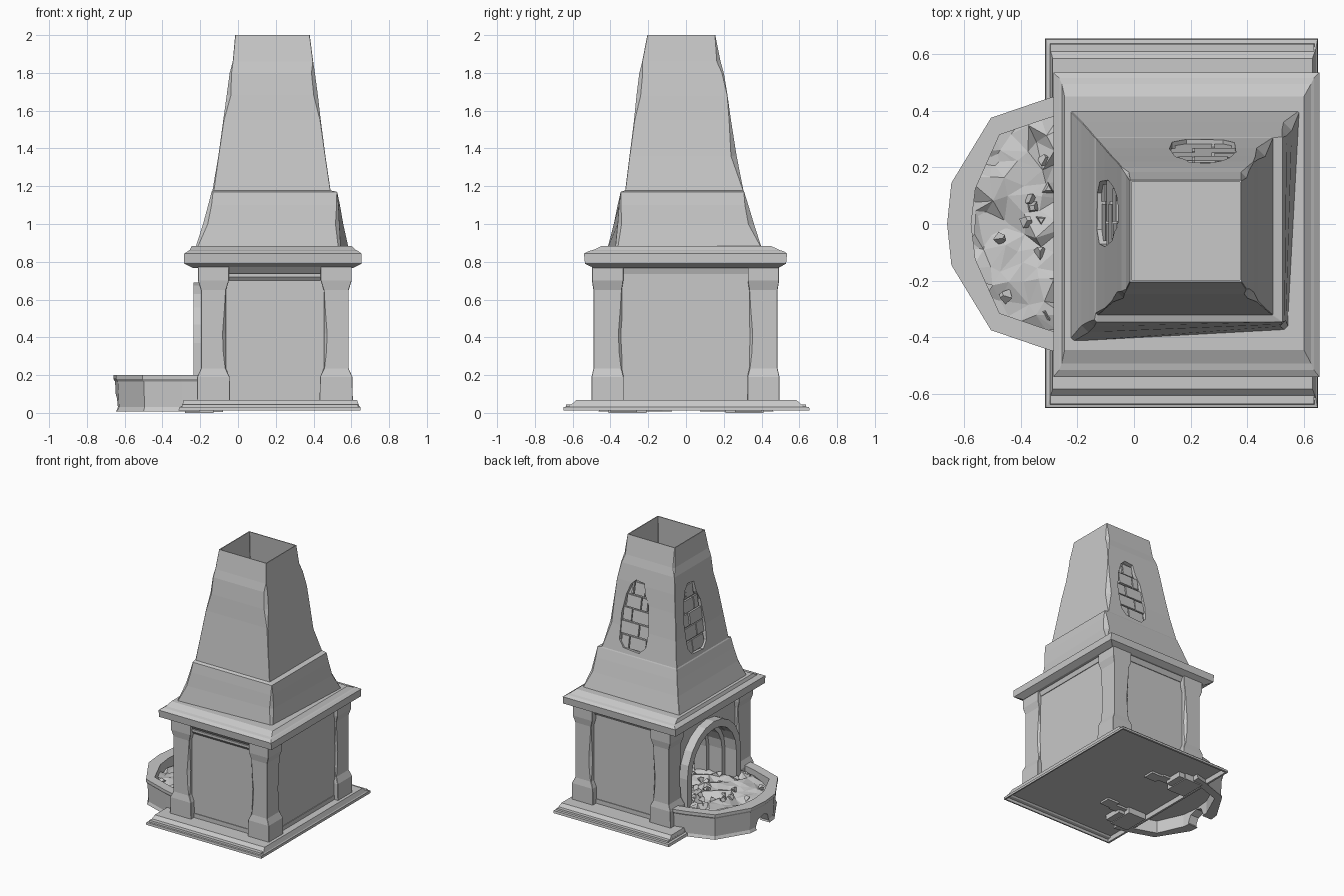
import bpy, bmesh, math, random
from mathutils import Matrix, Vector

random.seed(4)
if "Cube" in bpy.data.objects:
    bpy.data.objects.remove(bpy.data.objects["Cube"])

# One stone material for everything
stone = bpy.data.materials.new("grey stone")
stone.use_nodes = True
GREY = (0.58, 0.58, 0.58, 1)
stone.diffuse_color = GREY
stone.node_tree.nodes["Principled BSDF"].inputs["Base Color"].default_value = GREY


def finish(name, bm):
    """Turn a bmesh into a flat shaded stone object."""
    bmesh.ops.recalc_face_normals(bm, faces=bm.faces)
    mesh = bpy.data.meshes.new(name)
    bm.to_mesh(mesh)
    bm.free()
    mesh.materials.append(stone)
    obj = bpy.data.objects.new(name, mesh)
    bpy.context.collection.objects.link(obj)
    return obj


def loft(name, rings):
    """Skin a stack of equal-length point rings and cap both ends."""
    bm = bmesh.new()
    loops = [[bm.verts.new(p) for p in ring] for ring in rings]
    n = len(loops[0])
    for a, b in zip(loops, loops[1:]):
        for i in range(n):
            j = (i + 1) % n
            bm.faces.new((a[i], a[j], b[j], b[i]))
    bm.faces.new(loops[0][::-1])
    bm.faces.new(loops[-1])
    return finish(name, bm)


def rect(z, x0, x1, y0, y1):
    return [(x0, y0, z), (x1, y0, z), (x1, y1, z), (x0, y1, z)]


def chipped(z, x0, x1, y0, y1, chips=(), sag=0):
    """Rectangle with cut corners; chips maps a corner to its size, sag pulls in corner 1."""
    chips, pts = dict(chips), []
    corners = [Vector(p) for p in rect(z, x0, x1, y0, y1)]
    corners[1] += Vector((-sag, sag, 0))
    for i, p in enumerate(corners):
        c = chips.get(i, .002)
        for other in (corners[i - 1], corners[(i + 1) % 4]):
            pts.append(p + (other - p).normalized() * c)
    return pts


def box(name, x0, x1, y0, y1, z0, z1):
    return loft(name, [rect(z0, x0, x1, y0, y1), rect(z1, x0, x1, y0, y1)])


def prism(name, pts, frame, w0, w1):
    """Extrude a 2D outline along the third axis of a frame."""
    return loft(name, [[frame @ Vector((u, v, w)) for u, v in pts] for w in (w0, w1)])


def cut(target, cutter):
    """Subtract a cutter, keep the result and discard the cutter."""
    mod = target.modifiers.new("cut", "BOOLEAN")
    mod.operation, mod.solver, mod.object = "DIFFERENCE", "EXACT", cutter
    cutter.hide_render = True
    bpy.context.view_layer.update()
    graph = bpy.context.evaluated_depsgraph_get()
    mesh = bpy.data.meshes.new_from_object(target.evaluated_get(graph))
    target.modifiers.clear()
    target.data = mesh
    bpy.data.objects.remove(cutter)


# Base slab, hollow underneath, with a stepped and sloping edge
loft("base_slab", [rect(.045, -.295, .635, -.635, .635), rect(.012, -.3, .64, -.64, .64),
                   rect(.012, -.315, .65, -.65, .655), rect(.03, -.31, .648, -.648, .652),
                   rect(.036, -.297, .642, -.615, .618), rect(.068, -.287, .63, -.582, .585)])


# Arch outline: straight legs with a round top
def arch(r, centre, foot, steps=10):
    top = [(r * math.cos(math.pi * i / steps), centre + r * math.sin(math.pi * i / steps))
           for i in range(steps + 1)]
    return [(r, foot)] + top + [(-r, foot)]


# Frame whose axes are y, z and x, for the arched parts
side = Matrix(((0, 0, 1, 0), (1, 0, 0, 0), (0, 1, 0, 0), (0, 0, 0, 1)))

# Firebox walls with an arched recess
body = box("firebox_walls", -.17, .573, -.46, .45, .06, .78)
cut(body, prism("recess_cutter", arch(.27, .36, .075), side, -.4, .25))
box("wall_plinth", -.18, .578, -.465, .455, .065, .1)
loft("cornice_support", [rect(.735, -.175, .578, -.465, .455),
                         rect(.775, -.2, .59, -.5, .48)])
loft("front_panel_trim", [rect(.7, -.1, .5, -.462, -.4), rect(.72, -.1, .5, -.478, -.4),
                          rect(.738, -.1, .5, -.478, -.4)])

# Arch surrounds, the inner ones stepped back into the opening
for name, outer, inner, x0, x1 in (("arch_surround", .32, .265, -.235, -.12),
                                   ("inner_arch", .3, .23, -.14, -.02),
                                   ("deep_arch", .285, .2, -.03, .07)):
    prism(name, arch(outer, .37, .03) + arch(inner, .37, .03)[::-1], side, x0, x1)
for s, name in ((-1, "right"), (1, "left")):
    box("arch_foot_" + name, -.28, -.13, s * .31 - .1, s * .31 + .1, 0, .06)
    box("arch_step_" + name, -.15, -.08, s * .33 - .07, s * .33 + .07, .006, .06)

# Four corner pillars with wider foot and capital; corners 0 to 3 run round the shaft
for cx, sx in ((-.13, "right"), (.52, "left")):
    for cy, sy in ((-.415, "front"), (.41, "back")):
        # the two broken edges sit beside the wall panels
        worn = (1, 3) if (cx < 0) == (cy < 0) else (0, 2)
        loft(f"pillar_{sy}_{sx}", [
            chipped(z, cx - h, cx + h, cy - k, cy + k, [(i, c) for i in worn])
            for z, h, k, c in (
                (.055, .088, .085, .002), (.19, .086, .085, .002), (.235, .066, .075, .004),
                (.32, .066, .075, .014), (.42, .066, .075, .018), (.55, .066, .075, .008),
                (.65, .066, .075, .002), (.7, .082, .083, .002), (.785, .082, .083, .002))])

# Cornice
loft("cornice", [rect(.768, -.24, .61, -.49, .49), rect(.79, -.285, .655, -.535, .53),
                 rect(.843, -.285, .655, -.54, .535), rect(.857, -.264, .635, -.515, .515),
                 rect(.862, -.255, .625, -.492, .495), rect(.884, -.245, .6, -.445, .45)])

# Hollow hood: weathered outer skin upwards, then flue walls downwards
hood = loft("chimney_hood", [
    chipped(.875, -.225, .585, -.415, .4, {0: .01, 1: .012}, .042),
    chipped(1.0, -.185, .558, -.383, .36, {0: .025, 1: .02, 2: .03}, .022),
    chipped(1.1, -.158, .54, -.362, .33, {0: .018, 1: .01, 2: .018}, .008),
    chipped(1.17, -.14, .525, -.346, .308, {0: .008}),
    chipped(1.178, -.135, .49, -.322, .304, {0: .008}),
    chipped(1.36, -.104, .463, -.299, .268, {2: .03}),
    chipped(1.55, -.078, .438, -.275, .238, {0: .004, 1: .004, 2: .01}),
    chipped(1.68, -.06, .423, -.262, .22, {0: .022, 1: .022}),
    chipped(1.8, -.044, .407, -.247, .2, {0: .01, 1: .018, 2: .01}),
    chipped(1.86, -.028, .398, -.232, .183, {2: .02, 3: .01}),
    chipped(2, -.015, .38, -.205, .155),
    chipped(2, -.009, .374, -.199, .149),
    chipped(1.68, -.026, .386, -.224, .185),
    chipped(1.18, -.085, .44, -.275, .258), chipped(.9, -.16, .5, -.34, .34)])


# Holes in the plaster that show the brickwork beneath
def brick_patch(name, centre, up, normal):
    v, n = Vector(up).normalized(), Vector(normal).normalized()
    u = v.cross(n)
    frame = Matrix.Translation(centre) @ Matrix((u, v, n)).transposed().to_4x4()
    outline = [(-.07, -.24), (.06, -.25), (.11, -.2), (.12, -.08), (.1, .1), (.065, .17),
               (.05, .25), (-.02, .26), (-.06, .22), (-.09, .14), (-.115, .0), (-.11, -.19)]
    cut(hood, prism("patch_cutter", outline, frame, -.026, .06))
    rows = ((-.1, .1), (-.115, .115), (-.108, .108), (-.085, .085), (-.055, .05))
    for r, (lo, hi) in enumerate(rows):
        v0 = -.24 + r * .098
        joint = (lo + hi) / 2 + (.035 if r % 2 else -.035)
        for i, (a, b) in enumerate(((lo, joint - .004), (joint + .004, hi))):
            corners = [(a, v0), (b, v0), (b, v0 + .088), (a, v0 + .088)]
            prism(f"{name}_brick_{r}_{i}", corners, frame, -.028,
                  random.uniform(-.016, -.008))


brick_patch("back", (.245, .257, 1.45), (0, -.165, .986), (0, .986, .165))
brick_patch("right", (-.092, .04, 1.45), (.141, 0, .99), (-.99, 0, .141))

# Hearth basin: a faceted U-shaped wall with a flared lip
half = [(-.2, .47), (-.3, .445), (-.505, .375), (-.645, .145), (-.66, 0)]
inner = [(-.2, .4), (-.3, .375), (-.475, .315), (-.56, .125), (-.575, 0)]


def mirrored(pts):
    return pts + [(x, -y) for x, y in pts[-2::-1]]


def u_ring(z, grow):
    outer = [(-.2 + (x + .2) * grow, y * grow) for x, y in mirrored(half)]
    return [(x, y, z) for x, y in outer + mirrored(inner)[::-1]]


basin = loft("basin_wall", [u_ring(z, g) for z, g in (
    (.008, .985), (.03, .965), (.165, .98), (.18, 1), (.2, 1))])
notch = [(.08 * math.cos(i * math.pi / 4), .02 + .08 * math.sin(i * math.pi / 4))
         for i in range(8)]
cut(basin, prism("notch_cutter", notch, side, -.8, -.5))
loft("basin_floor", [[(x * .93, y * .93, z) for x, y in mirrored(half)] for z in (.105, .125)])


def outside(p):
    """True beyond the basin wall or the firebox opening."""
    if p.x > -.22:
        return abs(p.y) > .27
    return ((p.x + .2) / .4) ** 2 + (p.y / .42) ** 2 > 1


# Uneven ash bed, heaped up towards the firebox
bm = bmesh.new()
bmesh.ops.create_grid(bm, x_segments=13, y_segments=13, size=1)
for vert in bm.verts:
    x, y = vert.co.x * .41 - .17, vert.co.y * .39
    heap = .135 + .03 * max(0, min(1, (x + .55) / .4))
    vert.co = (x + random.uniform(-.02, .02), y + random.uniform(-.02, .02),
               heap + random.uniform(-.03, .03))
bmesh.ops.delete(bm, geom=[f for f in bm.faces if outside(f.calc_center_median())],
                 context="FACES")
bmesh.ops.triangulate(bm, faces=bm.faces)
finish("ash_bed", bm)

# Loose shards of coal
bm = bmesh.new()
for i in range(48):
    x, y = random.uniform(-.52, .1), random.uniform(-.34, .34)
    if outside(Vector((x * 1.05, y * 1.1, 0))):
        continue
    lump = bmesh.ops.create_cone(bm, cap_ends=True, segments=random.choice((3, 4)),
                                 radius1=.028, radius2=.012, depth=.03)["verts"]
    turn = Matrix.Rotation(random.uniform(0, 6), 4, "Z") @ Matrix.Rotation(
        random.uniform(0, 1.2), 4, "X")
    z = .15 + .03 * max(0, min(1, (x + .55) / .4))
    bmesh.ops.transform(bm, verts=lump, matrix=Matrix.Translation((x, y, z)) @ turn)
finish("coals", bm)
